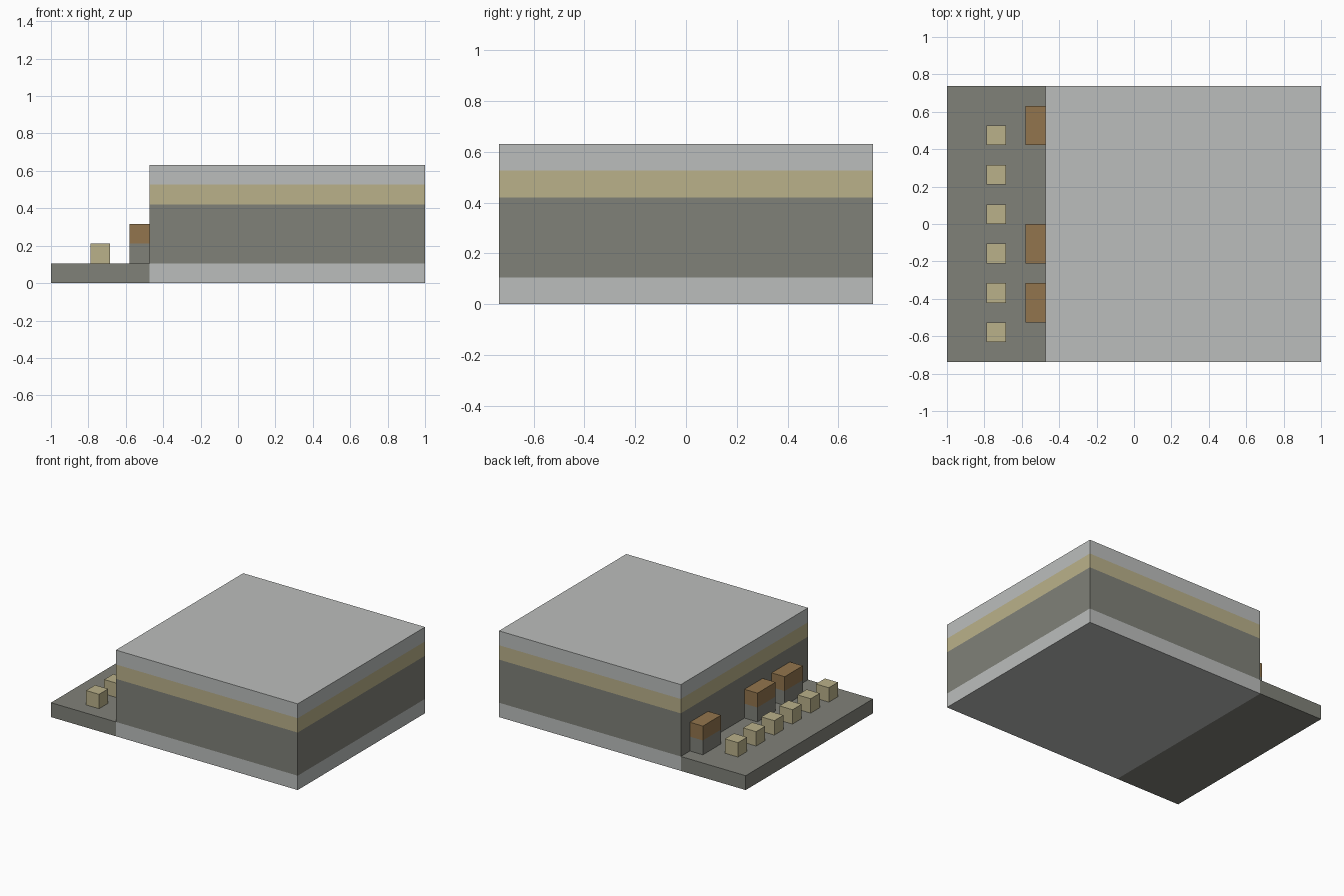
import bpy
import bmesh
from mathutils import Vector

cube = bpy.data.objects.get("Cube")
if cube:
    bpy.data.objects.remove(cube, do_unlink=True)

U = 2 / 19  # one block


def material(name, rgb):
    m = bpy.data.materials.new(name)
    m.use_nodes = True
    color = (*rgb, 1)
    m.diffuse_color = color
    m.node_tree.nodes["Principled BSDF"].inputs["Base Color"].default_value = color
    return m


light = material("light grey stone", (0.50, 0.515, 0.505))
dark = material("dark grey stone", (0.216, 0.22, 0.19))
sand = material("sand", (0.49, 0.44, 0.255))
wood = material("brown wood", (0.288, 0.178, 0.075))


def block(name, x, y, z, bands):
    """Box over block-unit ranges; bands lists (top height, material) from the bottom up."""
    bm = bmesh.new()
    bmesh.ops.create_cube(bm, size=1)
    for v in bm.verts:
        v.co = Vector(r[0] if c < 0 else r[1] for c, r in zip(v.co, (x, y, z)))
    for top, _ in bands[:-1]:
        bmesh.ops.bisect_plane(bm, geom=bm.verts[:] + bm.edges[:] + bm.faces[:],
                               plane_co=(0, 0, top), plane_no=(0, 0, 1))
    mesh = bpy.data.meshes.new(name)
    for f in bm.faces:
        height = f.calc_center_median().z
        f.material_index = next(i for i, b in enumerate(bands) if height < b[0] + 0.01)
    bmesh.ops.scale(bm, vec=(U, U, U), verts=bm.verts)
    bm.to_mesh(mesh)
    bm.free()
    for _, mat in bands:
        mesh.materials.append(mat)
    obj = bpy.data.objects.new(name, mesh)
    bpy.context.collection.objects.link(obj)
    return obj


# Main building with horizontal bands
block("building", (-4.5, 9.5), (-7, 7), (0, 6),
      [(1, light), (4, dark), (5, sand), (6, light)])

# Low terrace beside the building
block("terrace", (-9.5, -4.5), (-7, 7), (0, 1), [(1, dark)])

# Counters against the wall, with wooden upper halves
for i, y in enumerate((-5, -2, 4)):
    block(f"counter_{i + 1}", (-5.5, -4.5), (y, y + 2), (1, 3), [(2, dark), (3, wood)])

# Row of small posts along the terrace
for i in range(6):
    y = -6 + 2 * i
    block(f"post_{i + 1}", (-7.5, -6.5), (y, y + 1), (1, 2), [(2, sand)])
